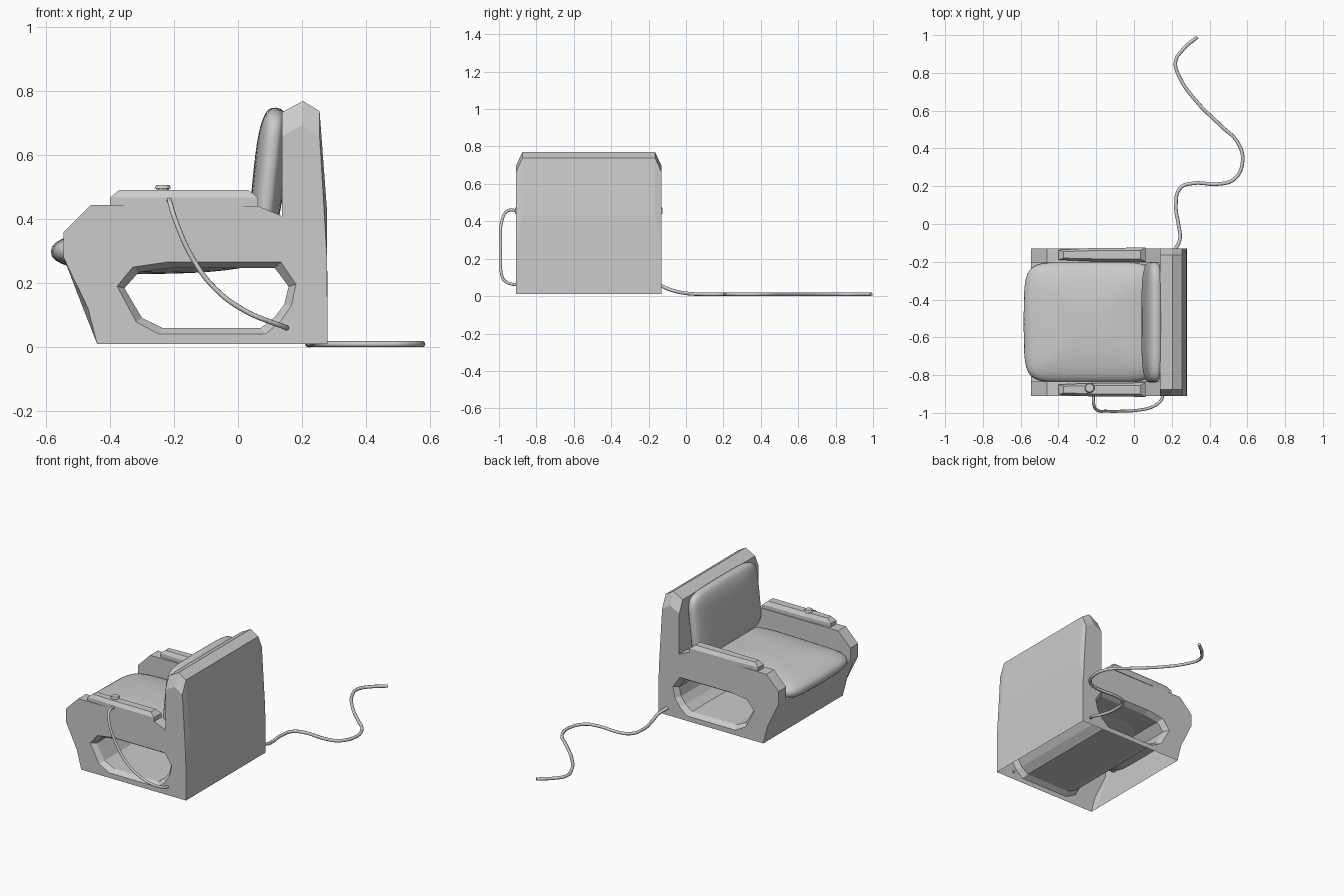
import bpy, bmesh, math
from mathutils import Vector, Euler

if "Cube" in bpy.data.objects:
    bpy.data.objects.remove(bpy.data.objects["Cube"])

MID = -0.52                      # chair centre line in y
OUT, CH, IN = -0.39, -0.355, -0.315   # outer side, chamfer, arm inner side (from centre line)


def make_object(name, bm, loc=(0, 0, 0), mirror=False):
    bmesh.ops.remove_doubles(bm, verts=bm.verts, dist=0.0005)
    bmesh.ops.recalc_face_normals(bm, faces=bm.faces)
    me = bpy.data.meshes.new(name)
    bm.to_mesh(me)
    bm.free()
    ob = bpy.data.objects.new(name, me)
    ob.location = loc
    bpy.context.collection.objects.link(ob)
    if mirror:
        m = ob.modifiers.new("mirror", 'MIRROR')
        m.use_axis = (False, True, False)
        m.merge_threshold = 0.0005
    return ob


def at(y, pts):
    return [(x, y, z) for x, z in pts]


def loft(bm, a, b, closed=False):
    n = len(a)
    for i in range(n if closed else n - 1):
        j = (i + 1) % n
        pts = []
        for p in (a[i], a[j], b[j], b[i]):
            if p not in pts:
                pts.append(p)
        bm.faces.new([bm.verts.new(p) for p in pts])


def fill(bm, pts):
    bm.faces.new([bm.verts.new(p) for p in pts])


# frame: half of the shell, mirrored on the centre line
front_side = [(-0.44, 0.01), (-0.468, 0.12), (-0.545, 0.28)]
front_mid = [(-0.44, 0.01), (-0.487, 0.13), (-0.545, 0.28)]
arm = [(-0.545, 0.28), (-0.545, 0.36), (-0.46, 0.445), (0.055, 0.445), (0.138, 0.41)]
back_side = [(0.138, 0.41), (0.138, 0.66), (0.2, 0.695), (0.255, 0.66), (0.278, 0.28), (0.28, 0.01)]
back_mid = [(0.138, 0.41), (0.138, 0.735), (0.203, 0.77), (0.255, 0.738), (0.278, 0.43), (0.28, 0.01)]
hole = [(-0.355, 0.185), (-0.31, 0.235), (-0.21, 0.248), (0.115, 0.248), (0.158, 0.19),
        (0.145, 0.135), (0.115, 0.095), (0.07, 0.06), (-0.235, 0.06), (-0.30, 0.092)]
hole_out = [(-0.1 + (x + 0.1) * 1.09, 0.155 + (z - 0.155) * 1.2) for x, z in hole]

bm = bmesh.new()
# side wall with opening
edges = []
for ring in (front_side + arm[1:] + back_side[1:], hole_out):
    vs = [bm.verts.new(p) for p in at(OUT, ring)]
    edges += [bm.edges.new((vs[i], vs[(i + 1) % len(vs)])) for i in range(len(vs))]
bmesh.ops.triangle_fill(bm, edges=edges, use_beauty=True, normal=(0, -1, 0))
# chamfered rim and tunnel
loft(bm, at(OUT, hole_out), at(OUT + 0.03, hole), True)
loft(bm, at(OUT + 0.03, hole), at(0, hole), True)
# front wall and backrest
loft(bm, at(OUT, front_side), at(CH, front_mid))
loft(bm, at(CH, front_mid), at(0, front_mid))
loft(bm, at(OUT, back_side), at(CH, back_mid))
loft(bm, at(CH, back_mid), at(0, back_mid))
# arm top, arm inner face, seat deck, backrest foot
loft(bm, at(OUT, arm), at(IN, arm))
fill(bm, at(IN, arm + [(0.138, 0.28)]))
foot = [(-0.545, 0.28), (0.138, 0.28), (0.138, 0.41)]
loft(bm, at(IN, foot), at(0, foot))
make_object("chair_frame", bm, (0, MID, 0), True)

# arm pads
bm = bmesh.new()


def pad_ring(z, inset):
    return [(-0.40 + inset, -0.383 + inset / 3, z), (-0.22, -0.393 + inset / 2, z),
            (0.062 - inset, -0.395 + inset / 2, z), (0.062 - inset, -0.32 - inset / 2, z),
            (-0.22, -0.322 - inset / 2, z), (-0.40 + inset, -0.33 - inset / 3, z)]


loft(bm, pad_ring(0.44, 0), pad_ring(0.468, 0), True)
loft(bm, pad_ring(0.468, 0), pad_ring(0.491, 0.028), True)
fill(bm, pad_ring(0.491, 0.028))
fill(bm, pad_ring(0.44, 0))
make_object("arm_pads", bm, (0, MID, 0), True)

# control button
bm = bmesh.new()
for z0, r1, r2, d in ((0.493, 0.02, 0.02, 0.014), (0.502, 0.027, 0.022, 0.01)):
    g = bmesh.ops.create_cone(bm, cap_ends=True, segments=10, radius1=r1, radius2=r2, depth=d)
    bmesh.ops.translate(bm, verts=g['verts'], vec=(0, 0, z0))
make_object("control_button", bm, (-0.235, MID - 0.348, 0))


# cushions: pillow shaped superellipsoids
def power(v, e):
    return math.copysign(abs(v) ** e, v)


def pillow(name, loc, half, rot=(0, 0, 0), edge=0.85):
    bm = bmesh.new()
    bmesh.ops.create_uvsphere(bm, u_segments=48, v_segments=20, radius=1)
    for v in bm.verts:
        x, y, z = v.co
        r = math.hypot(x, y)
        a = math.atan2(y, x)
        k = r ** edge if r > 1e-5 else 0
        px, py = k * power(math.cos(a), 0.3), k * power(math.sin(a), 0.3)
        px *= 1 - 0.03 * py * py          # slightly bowed edges
        v.co = Vector((px * half[0], py * half[1], power(z, edge) * half[2]))
    bmesh.ops.rotate(bm, verts=bm.verts, matrix=Euler(rot).to_matrix(), cent=(0, 0, 0))
    ob = make_object(name, bm, loc)
    for p in ob.data.polygons:
        p.use_smooth = True


pillow("seat_cushion", (-0.228, MID, 0.305), (0.357, 0.318, 0.075), (0, math.radians(-1), 0))
pillow("back_cushion", (0.098, MID, 0.545), (0.205, 0.32, 0.05),
       (0, math.radians(-84), 0), 0.7)


# cables
def cable(name, pts, radius):
    cu = bpy.data.curves.new(name, 'CURVE')
    cu.dimensions = '3D'
    cu.bevel_depth = radius
    cu.bevel_resolution = 2
    cu.resolution_u = 6
    cu.use_fill_caps = True
    sp = cu.splines.new('BEZIER')
    sp.bezier_points.add(len(pts) - 1)
    for b, p in zip(sp.bezier_points, pts):
        b.co = p
        b.handle_left_type = b.handle_right_type = 'AUTO'
    sp.use_smooth = True
    bpy.context.collection.objects.link(bpy.data.objects.new(name, cu))


cable("control_cable", [(-0.215, -0.90, 0.458), (-0.213, -0.955, 0.455), (-0.2, -0.982, 0.41),
                        (-0.14, -0.991, 0.275), (-0.07, -0.991, 0.182), (0.02, -0.986, 0.115),
                        (0.10, -0.967, 0.08), (0.142, -0.935, 0.065), (0.155, -0.90, 0.06)], 0.008)
flat = [(0.222, 0.1), (0.245, 0.19), (0.31, 0.215), (0.45, 0.212), (0.53, 0.237), (0.575, 0.33),
        (0.55, 0.43), (0.46, 0.52), (0.33, 0.65), (0.24, 0.78), (0.22, 0.86), (0.26, 0.925), (0.335, 0.99)]
cable("power_cable", [(0.215, -0.14, 0.058), (0.243, -0.08, 0.033), (0.235, 0.0, 0.015)]
      + [(x, y, 0.01) for x, y in flat], 0.0095)
